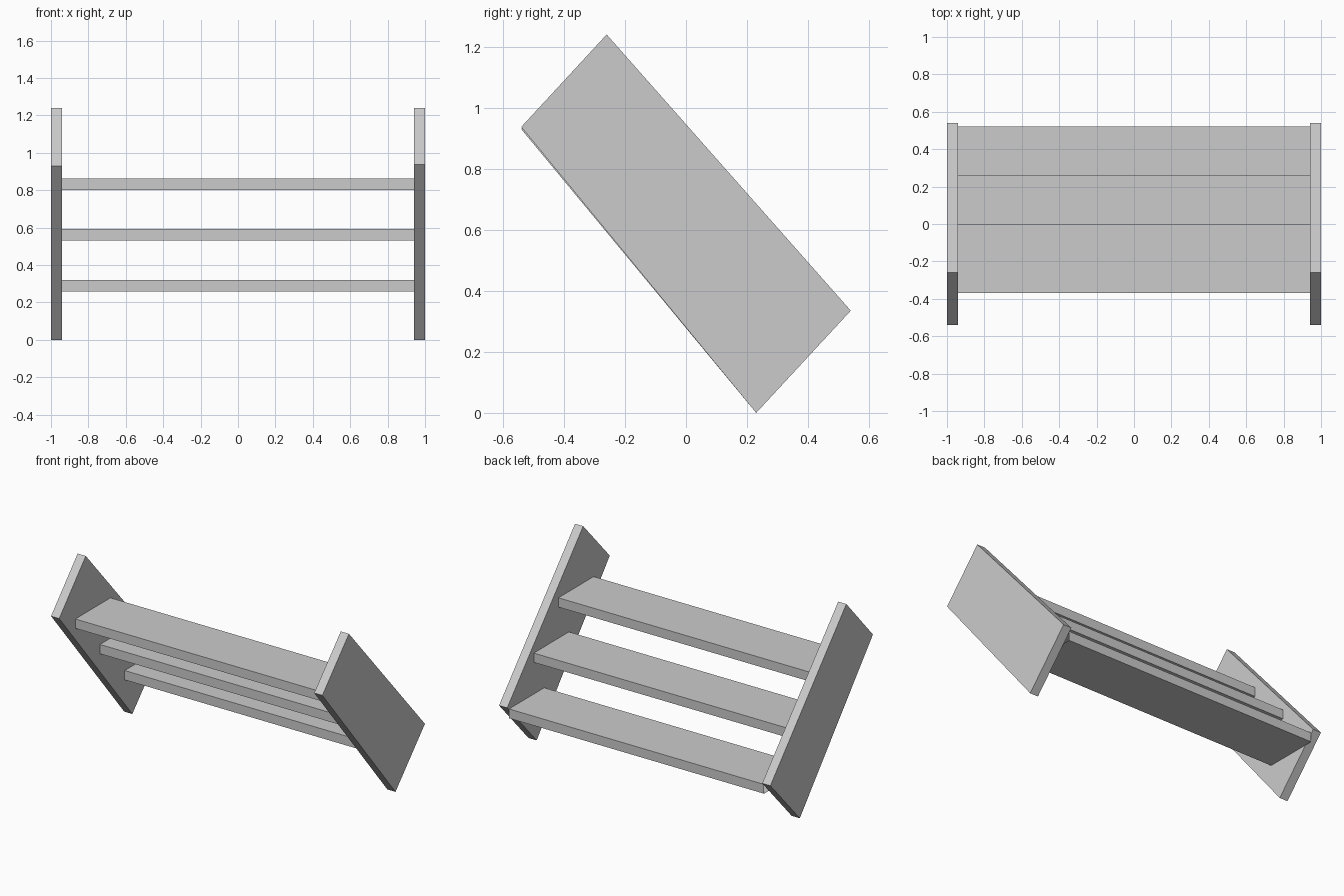
import bpy
import bmesh

cube = bpy.data.objects.get("Cube")
if cube:
    bpy.data.objects.remove(cube, do_unlink=True)

grey = bpy.data.materials.new("plain_grey")
grey.use_nodes = True
colour = (0.6, 0.6, 0.6, 1)
grey.diffuse_color = colour
grey.node_tree.nodes["Principled BSDF"].inputs["Base Color"].default_value = colour


def extrude_profile(name, profile, x0, x1, capped):
    """Sweep a (y, z) outline along x, with or without end faces."""
    bm = bmesh.new()
    a = [bm.verts.new((x0, y, z)) for y, z in profile]
    b = [bm.verts.new((x1, y, z)) for y, z in profile]
    n = len(profile)
    for i in range(n):
        j = (i + 1) % n
        bm.faces.new((a[i], a[j], b[j], b[i]))
    if capped:
        bm.faces.new(a[::-1])
        bm.faces.new(b)
    bmesh.ops.recalc_face_normals(bm, faces=bm.faces)
    mesh = bpy.data.meshes.new(name)
    bm.to_mesh(mesh)
    bm.free()
    mesh.materials.append(grey)
    obj = bpy.data.objects.new(name, mesh)
    bpy.context.collection.objects.link(obj)
    return obj


# Slanted side panels, one at each end
inner, outer = 0.94, 1.0
for name, side, nose in (("left_panel", 1, 0.937), ("right_panel", -1, 0.93)):
    outline = [(0.23, 0), (0.54, 0.335), (-0.26, 1.24), (-0.54, nose)]
    extrude_profile(name, outline, side * inner, side * outer, True)

# Three treads spanning the panels; their ends are open against the panels
depth, thick = 0.37, 0.062
for name, back, top in (("lower_tread", 0.52, 0.32),
                        ("middle_tread", 0.26, 0.593),
                        ("upper_tread", 0.0, 0.862)):
    outline = [(back - depth, top - thick), (back, top - thick),
               (back, top), (back - depth, top)]
    extrude_profile(name, outline, -inner, inner, False)
